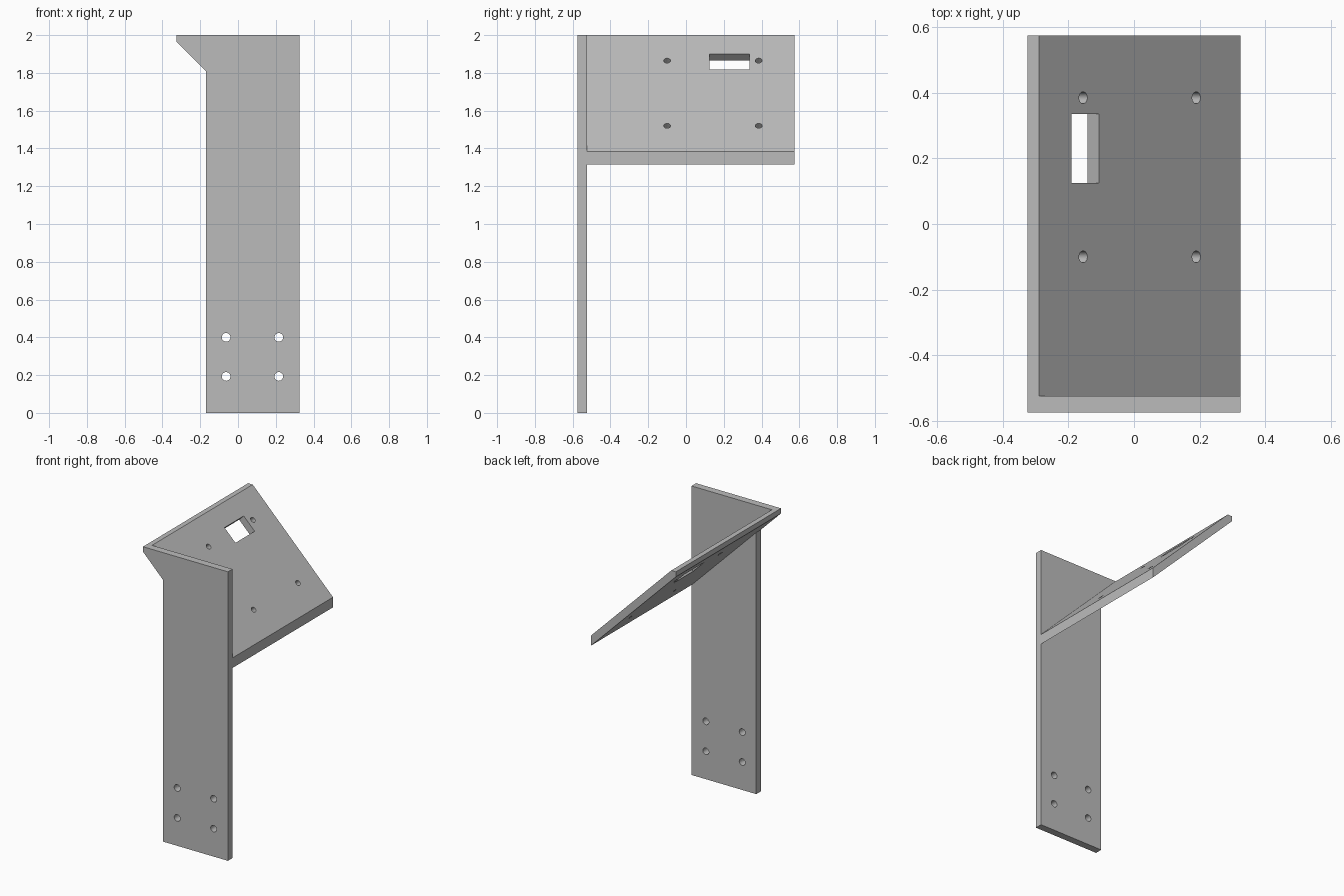
import bpy, math
from mathutils import Matrix, Vector

if "Cube" in bpy.data.objects:
    bpy.data.objects.remove(bpy.data.objects["Cube"])

grey = bpy.data.materials.new("plain grey")
grey.use_nodes = True
colour = (0.5, 0.5, 0.5, 1)
grey.diffuse_color = colour
grey.node_tree.nodes["Principled BSDF"].inputs["Base Color"].default_value = colour


def plate(name, outline, y0, y1):
    """Extrude an x-z outline from y0 to y1."""
    n = len(outline)
    verts = [(x, y, z) for y in (y0, y1) for x, z in outline]
    faces = [list(range(n)), list(range(2 * n - 1, n - 1, -1))]
    faces += [[(i + 1) % n, i, i + n, (i + 1) % n + n] for i in range(n)]
    mesh = bpy.data.meshes.new(name)
    mesh.from_pydata(verts, [], faces)
    mesh.materials.append(grey)
    obj = bpy.data.objects.new(name, mesh)
    bpy.context.collection.objects.link(obj)
    return obj


def combine(target, other, operation):
    """Apply a boolean and discard the helper."""
    bpy.context.view_layer.objects.active = target
    mod = target.modifiers.new("combine", "BOOLEAN")
    mod.operation, mod.solver, mod.object = operation, "EXACT", other
    bpy.ops.object.modifier_apply(modifier=mod.name)
    bpy.data.objects.remove(other)


def drill(target, centre, radius, turn):
    bpy.ops.mesh.primitive_cylinder_add(vertices=32, radius=radius, depth=0.2)
    cutter = bpy.context.object
    cutter.data.materials.append(grey)
    cutter.matrix_world = Matrix.Translation(centre) @ turn
    bpy.context.view_layer.update()
    combine(target, cutter, "DIFFERENCE")


# Upright front plate with a flared top corner
bracket = plate("bracket", [(-0.325, 2), (-0.325, 1.965), (-0.17, 1.81),
                            (-0.17, 0), (0.325, 0), (0.325, 2)], -0.575, -0.525)

# Plate sloping down at 45 degrees behind it
shelf = plate("angled_plate", [(-0.325, 2), (-0.325, 1.965), (0.325, 1.315),
                               (0.325, 1.385), (-0.29, 2)], -0.575, 0.575)
combine(bracket, shelf, "UNION")

# Screw holes low in the upright plate
for x in (-0.063, 0.216):
    for z in (0.193, 0.4):
        drill(bracket, (x, -0.55, z), 0.023, Matrix.Rotation(math.pi / 2, 4, "X"))

# Screw holes square through the sloping plate
slope = Matrix.Rotation(math.pi / 4, 4, "Y")
for x in (-0.155, 0.19):
    for y in (-0.1, 0.385):
        drill(bracket, (x, y, 1.71 - x), 0.018, slope)

# Rectangular slot in the sloping plate
bpy.ops.mesh.primitive_cube_add(size=1)
slot = bpy.context.object
slot.data.materials.append(grey)
slot.matrix_world = (Matrix.Translation((-0.149, 0.23, 1.859)) @ slope
                     @ Matrix.Diagonal(Vector((0.118, 0.21, 0.2, 1))))
bpy.context.view_layer.update()
combine(bracket, slot, "DIFFERENCE")

# Smooth hole walls, crisp plate edges
bpy.ops.object.select_all(action="DESELECT")
bracket.select_set(True)
bpy.context.view_layer.objects.active = bracket
bpy.ops.object.shade_smooth_by_angle(angle=math.radians(30))
